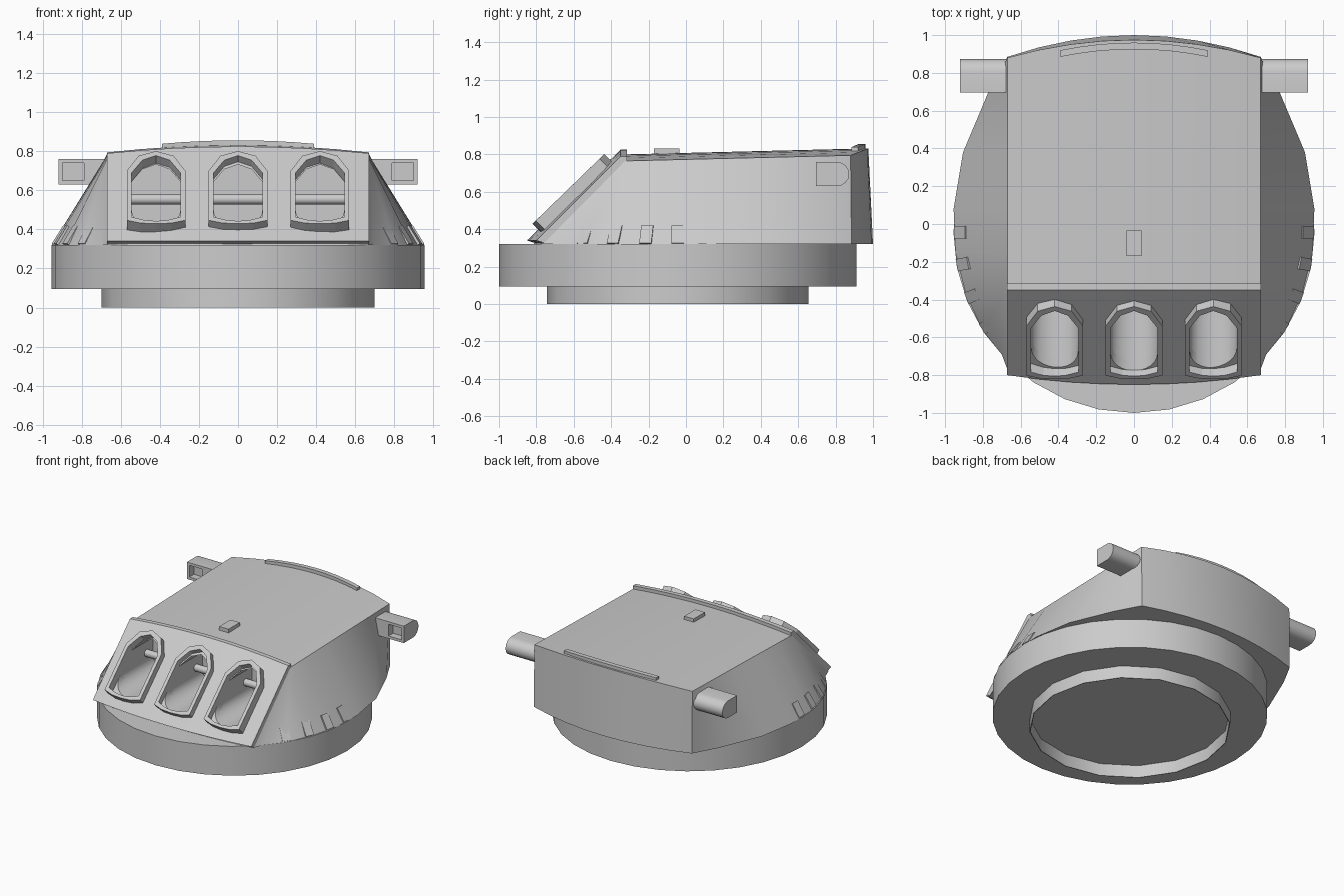
import bpy, bmesh, math
from mathutils import Vector, Matrix

if "Cube" in bpy.data.objects:
    bpy.data.objects.remove(bpy.data.objects["Cube"])

def finish(ob, angle=30):
    bpy.ops.object.select_all(action='DESELECT')
    ob.select_set(True)
    bpy.context.view_layer.objects.active = ob
    bpy.ops.object.shade_smooth_by_angle(angle=math.radians(angle))

def mesh(name, faces, smooth=True):
    """Object from faces given as coordinates; shared corners are merged."""
    bm, seen = bmesh.new(), {}
    for f in faces:
        vs = []
        for p in f:
            k = tuple(round(c, 4) for c in p)
            if k not in seen:
                seen[k] = bm.verts.new(k)
            if seen[k] not in vs:
                vs.append(seen[k])
        if len(vs) > 2:
            bm.faces.new(vs)
    bmesh.ops.recalc_face_normals(bm, faces=bm.faces)
    me = bpy.data.meshes.new(name)
    bm.to_mesh(me)
    bm.free()
    ob = bpy.data.objects.new(name, me)
    bpy.context.collection.objects.link(ob)
    if smooth:
        finish(ob)
    return ob

def bridge(a, b):
    n = len(a)
    return [[a[i], a[(i + 1) % n], b[(i + 1) % n], b[i]] for i in range(n)]

def loft(name, loops, smooth=True):
    faces = [loops[0], loops[-1]]
    for a, b in zip(loops, loops[1:]):
        faces += bridge(a, b)
    return mesh(name, faces, smooth)

def box(name, size, mat):
    c = [(-.5, -.5), (.5, -.5), (.5, .5), (-.5, .5)]
    return loft(name, [[mat @ Vector((x * size[0], y * size[1], z * size[2])) for x, y in c]
                       for z in (-.5, .5)], False)

def cylinder(name, r, depth, loc, n, rot=(0, 0, 0)):
    bpy.ops.mesh.primitive_cylinder_add(vertices=n, radius=r, depth=depth, location=loc, rotation=rot)
    ob = bpy.context.object
    ob.name = name
    finish(ob)
    return ob

# Rotating base: the lower ring is a thin open collar
CY = -.044
def circle(r, z, n):
    return [(r * math.cos(2 * math.pi * i / n), CY + r * math.sin(2 * math.pi * i / n), z) for i in range(n)]
collar = [circle(.70, .10, 16), circle(.70, 0, 16), circle(.695, 0, 16), circle(.695, .10, 16)]
mesh("lower_ring", [f for i in range(4) for f in bridge(collar[i], collar[(i + 1) % 4])])
cylinder("main_ring", .956, .225, (0, CY, .2075), 32)

# Armoured house
W = .67
xs = [W * i / 4 for i in range(-4, 5)]
sq = lambda x: (x / W) ** 2
FB = [(x, -.815 + .045 * sq(x), .32) for x in xs]
FT = [(x, -.33, .80 - .035 * sq(x)) for x in xs]
BT = []
for x in xs:
    y = .975 - .095 * sq(x)
    BT.append((x, y, .80 - .035 * sq(x) + .03 * (y + .33) / 1.21))
BB = [(x, 1.0 - .115 * sq(x), .32) for x in xs]
outline = [(.67, -.77), (.70, -.69), (.80, -.565), (.89, -.37), (.945, -.15),
           (.955, .08), (.905, .38), (.77, .70), (.67, .885)]
low = [(x, y, .32) for x, y in outline]
high = []
for x, y in outline:
    t = min(max(y, -.33), .88)
    high.append((W, t, .765 + .03 * (t + .33) / 1.21))
mir = lambda pts: [(-x, y, z) for x, y, z in pts]
faces = []
for i in range(8):
    faces += [[FB[i], FB[i + 1], FT[i + 1], FT[i]], [BB[i], BB[i + 1], BT[i + 1], BT[i]]]
    if 0 < i < 7:
        faces.append([FT[i], FT[i + 1], BT[i + 1], BT[i]])
faces += [high + [BT[7], FT[7]], mir(high) + [BT[1], FT[1]]]
for lo, hi in ((low, high), (mir(low), mir(high))):
    faces += [[lo[i], lo[i + 1], hi[i + 1], hi[i]] for i in range(len(lo) - 1)]
faces.append(FB + low[1:] + BB[::-1][1:] + mir(low)[::-1][1:-1])
house = mesh("house", faces, False)

# Sloped front plate with a lip along the roof
sections = []
for x in xs:
    a, b = .05 * sq(x), -.035 * sq(x)
    sections.append([(x * 1.003, y, z) for y, z in (
        (-.85 + a, .34), (-.35, .825 + b), (-.315, .825 + b), (-.315, .78 + b), (-.79 + a, .321))])
plate = loft("front_plate", sections, False)

# Gun ports: raised frame, rounded trough and trunnion bar
def slope(x, v, h):
    return (x, -.845 + v * .717 - h * .696, .34 + v * .696 + h * .717)

def arch(half):
    return half + [(-x, v) for x, v in half[::-1] if x > 0]

outer = arch([(0, .08), (.08, .085), (.15, .105), (.15, .47), (.09, .58), (0, .615)])
inner = arch([(0, .10), (.06, .107), (.125, .13), (.125, .455), (.07, .548), (0, .582)])
cutters = []
for n, cx in enumerate((-.42, 0, .42)):
    ring = lambda pts, h: [slope(cx + x, v, h) for x, v in pts]
    o0, o1, i0, i1 = ring(outer, -.025), ring(outer, .047), ring(inner, -.018), ring(inner, .047)
    mesh(f"port_frame_{n}", bridge(o0, o1) + bridge(o1, i1) + bridge(i1, i0) + bridge(i0, o0), False)
    roof = [(x, z) for x, _, z in ring(inner[3:8], -.018)]
    floor = [(cx - .125 * math.cos(a), .50 - .09 * math.sin(a))
             for a in (math.pi * i / 12 for i in range(13))]
    cutters.append(loft(f"port_cutter_{n}", [[(x, y, z) for x, z in roof + floor] for y in (-1.1, -.25)], False))
    cylinder(f"trunnion_bar_{n}", .027, .25, (cx, -.33, .555), 12, (0, math.pi / 2, 0))

# Rangefinder arms with a sighting recess facing forward
for s in (-1, 1):
    side = "right" if s > 0 else "left"
    prof = [(.695, .63), (.695, .76)] + [
        (.805 + .068 * math.sin(a), .695 + .065 * math.cos(a))
        for a in (math.pi * i / 8 for i in range(9))]
    arm = loft(f"rangefinder_{side}", [[(s * x, y, z) for y, z in prof] for x in (.60, .92)], False)
    cut = box(f"sight_cutter_{side}", (.11, .14, .09), Matrix.Translation((s * .845, .68, .695)))
    cutters.append(cut)
    m = arm.modifiers.new("sight", 'BOOLEAN')
    m.object, m.solver = cut, 'EXACT'

# Apply the cuts
for ob in (house, plate):
    for c in cutters[:3]:
        m = ob.modifiers.new("port", 'BOOLEAN')
        m.object, m.solver = c, 'EXACT'
for ob in list(bpy.context.scene.objects):
    if ob.modifiers:
        bpy.context.view_layer.objects.active = ob
        for m in list(ob.modifiers):
            bpy.ops.object.modifier_apply(modifier=m.name)
        finish(ob)
for c in cutters:
    bpy.data.objects.remove(c)

# Steps along the foot of both side walls
for s in (-1, 1):
    for n, deg in enumerate((0, -10.5, -21.5, -32.5)):
        a = math.radians(deg if s > 0 else 180 - deg)
        mat = (Matrix.Translation((.91 * math.cos(a), CY + .91 * math.sin(a), .365))
               @ Matrix.Rotation(a, 4, 'Z') @ Matrix.Rotation(math.radians(-32), 4, 'Y'))
        box(f"step_{'right' if s > 0 else 'left'}_{n}", (.035, .065, .11), mat)

# Roof hatch and curved rear rail
box("roof_hatch", (.08, .135, .04), Matrix.Translation((0, -.103, .812)))
rail = []
for i in range(-4, 5):
    x = .39 * i / 4
    y, z = .925 - .04 * (i / 4) ** 2, .857 - .018 * (i / 4) ** 2
    rail.append([(x, y, z - .05), (x, y + .035, z - .05), (x, y + .035, z), (x, y, z)])
loft("rear_rail", rail)
